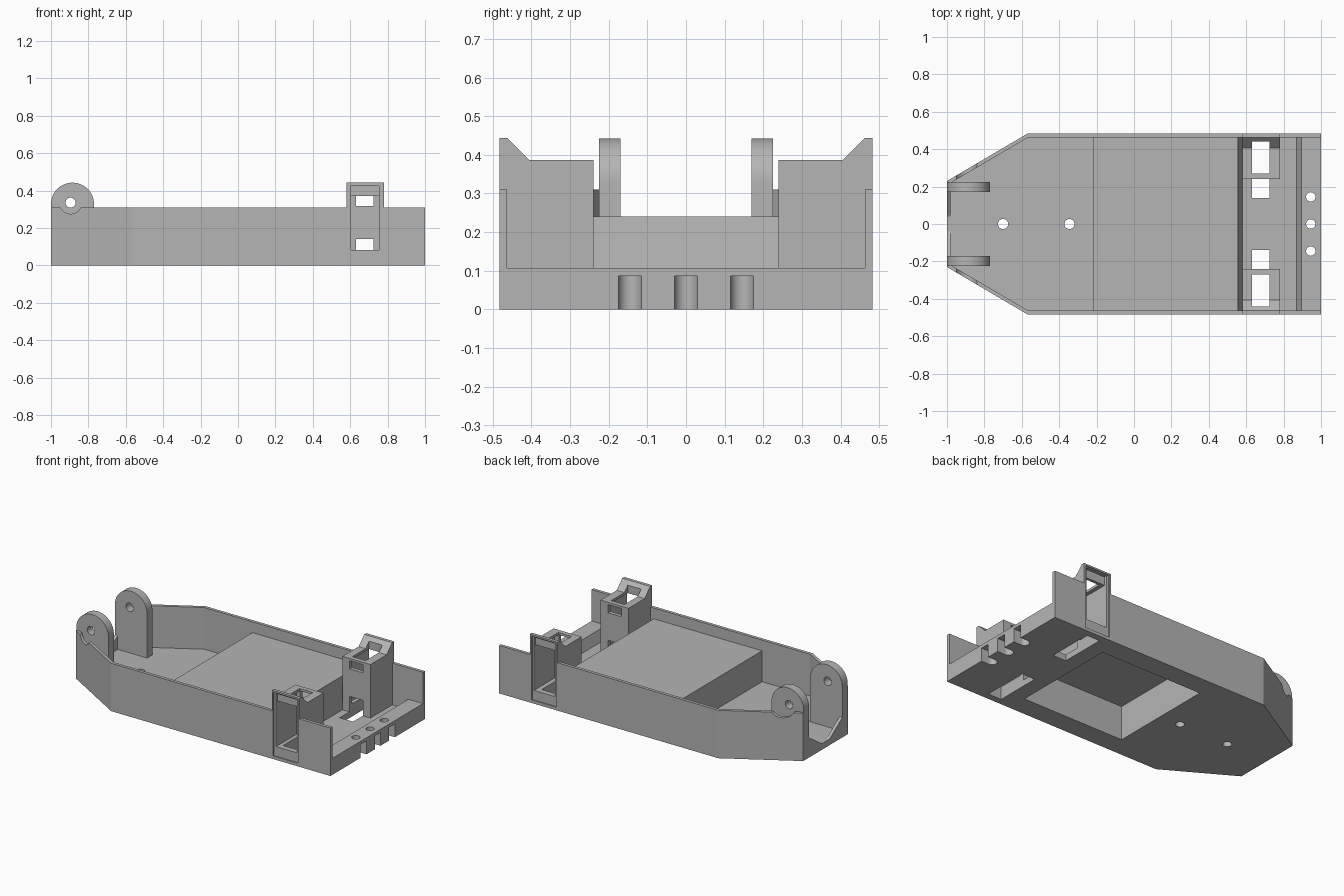
import bpy, bmesh, math
from mathutils import Vector

if "Cube" in bpy.data.objects:
    bpy.data.objects.remove(bpy.data.objects["Cube"])

grey = bpy.data.materials.new("plain_grey")
grey.use_nodes = True
COLOUR = (0.46, 0.46, 0.46, 1)
grey.diffuse_color = COLOUR
grey.node_tree.nodes["Principled BSDF"].inputs["Base Color"].default_value = COLOUR

FLOOR, WALL_TOP, HALF = 0.04, 0.31, 0.483
INNER = HALF - 0.02


def prism(name, points, axis, lo, hi):
    """Extrude a 2D outline along an axis; outline uses the other two axes in order."""
    bm = bmesh.new()

    def place(p, h):
        c = list(p)
        c.insert("xyz".index(axis), h)
        return bm.verts.new(c)
    face = bm.faces.new([place(p, lo) for p in points])
    step = Vector((0, 0, 0))
    step["xyz".index(axis)] = hi - lo
    new = bmesh.ops.extrude_face_region(bm, geom=[face], use_keep_orig=True)["geom"]
    bmesh.ops.translate(bm, vec=step, verts=[g for g in new if isinstance(g, bmesh.types.BMVert)])
    bmesh.ops.recalc_face_normals(bm, faces=bm.faces)
    mesh = bpy.data.meshes.new(name)
    bm.to_mesh(mesh)
    bm.free()
    obj = bpy.data.objects.new(name, mesh)
    bpy.context.collection.objects.link(obj)
    mesh.materials.append(grey)
    return obj


def box(name, x, y, z):
    return prism(name, [(x[0], y[0]), (x[1], y[0]), (x[1], y[1]), (x[0], y[1])], "z", *z)


def arc(cx, cy, r, start=0, end=360, n=32):
    count = n if end - start == 360 else n + 1
    angles = [math.radians(start + (end - start) * i / n) for i in range(count)]
    return [(cx + r * math.cos(a), cy + r * math.sin(a)) for a in angles]


def rod(axis, cx, cy, r, lo, hi):
    return prism("cutter", arc(cx, cy, r), axis, lo, hi)


def cut(obj, cutters):
    """Subtract each cutter, then remove it."""
    bpy.context.view_layer.objects.active = obj
    for c in cutters:
        mod = obj.modifiers.new("cut", "BOOLEAN")
        mod.operation, mod.solver, mod.object = "DIFFERENCE", "EXACT", c
        bpy.ops.object.modifier_apply(modifier=mod.name)
        bpy.data.objects.remove(c)


def mirrored(points):
    return points + [(x, -y) for x, y in reversed(points)]


def span(side, a, b):
    return tuple(sorted((side * a, side * b)))


# Cutters shared by several parts
def pocket():
    return box("cutter", (-0.2, 0.53), (-0.35, 0.35), (-0.1, 0.22))


def floor_slot(s):
    return box("cutter", (0.63, 0.725), span(s, 0.14, 0.44), (-0.1, 0.1))


def stern_slots():
    result = []
    for y in (-0.145, 0, 0.145):
        u = arc(0.945, y, 0.03, 90, 270, 16) + [(1.1, y - 0.03), (1.1, y + 0.03)]
        result += [prism("cutter", u, "z", -0.1, 0.086),
                   rod("z", 0.945, y, 0.025, 0.05, 0.2)]
    return result


# Hull: floor and side walls, open at the stern
hull = prism("hull", mirrored([(1, HALF), (-0.57, HALF), (-1, 0.23)]), "z", 0, WALL_TOP)
cut(hull, [
    prism("cutter", mirrored([(1.1, INNER), (-0.565, INNER), (-0.98, 0.22)]), "z", FLOOR, 1),
    prism("cutter", [(-0.04, FLOOR), (0.04, FLOOR), (0.17, 0.13), (0.17, 0.5),
                     (-0.17, 0.5), (-0.17, 0.13)], "x", -1.1, -0.97),
    pocket(),
    rod("z", -0.7, 0, 0.027, -0.1, 0.2),
    rod("z", -0.345, 0, 0.027, -0.1, 0.2)])
for s in (-1, 1):
    cut(hull, [box("cutter", (0.58, 0.78), span(s, 0.24, 0.6), (0.015, 1)),
               floor_slot(s),
               rod("y", -0.895, 0.335, 0.06, *span(s, 0.226, 0.4))])
cut(hull, stern_slots())

# Raised platform, hollow from below
platform = prism("platform", [(-0.22, FLOOR), (0.58, FLOOR), (0.555, 0.24), (-0.22, 0.24)],
                 "y", -INNER, INNER)
cut(platform, [pocket()])

# Stern sill with three slotted holes
sill = prism("stern_sill", [(0.87, FLOOR), (1, FLOOR), (1, 0.107), (0.895, 0.107)],
             "y", -INNER, INNER)
cut(sill, stern_slots())

for s, side in ((-1, "right"), (1, "left")):
    # Rounded lug with pin hole
    outline = arc(-0.885, 0.327, 0.115, 0, 180) + [(-1, FLOOR), (-0.77, FLOOR)]
    lug = prism(side + "_lug", outline, "y", *span(s, 0.17, 0.225))
    cut(lug, [rod("y", -0.895, 0.335, 0.027, *span(s, 0.1, 0.3))])

    # Hollow mount with stepped top, outer opening and inner windows
    profile = [(0.24, 0.015), (HALF, 0.015), (HALF, 0.443), (0.462, 0.443),
               (0.405, 0.386), (0.24, 0.386)]
    mount = prism(side + "_mount", [(s * y, z) for y, z in profile], "x", 0.58, 0.78)
    cut(mount, [
        box("cutter", (0.605, 0.755), span(s, 0.265, 0.47), (0.082, 0.37)),
        box("cutter", (0.605, 0.755), span(s, 0.458, 0.6), (0.082, 0.425)),
        box("cutter", (0.59, 0.767), span(s, 0.476, 0.6), (0.02, 0.432)),
        box("cutter", (0.63, 0.725), span(s, 0.27, 0.44), (0.3, 0.6)),
        box("cutter", (0.63, 0.725), span(s, 0.2, 0.3), (0.085, 0.14)),
        box("cutter", (0.63, 0.725), span(s, 0.2, 0.3), (0.318, 0.371)),
        floor_slot(s)])

# Smooth the round surfaces, keep the edges crisp
bpy.ops.object.select_all(action="DESELECT")
for obj in bpy.context.collection.objects:
    if obj.type == "MESH":
        obj.select_set(True)
        bpy.context.view_layer.objects.active = obj
bpy.ops.object.shade_smooth_by_angle(angle=math.radians(30))
